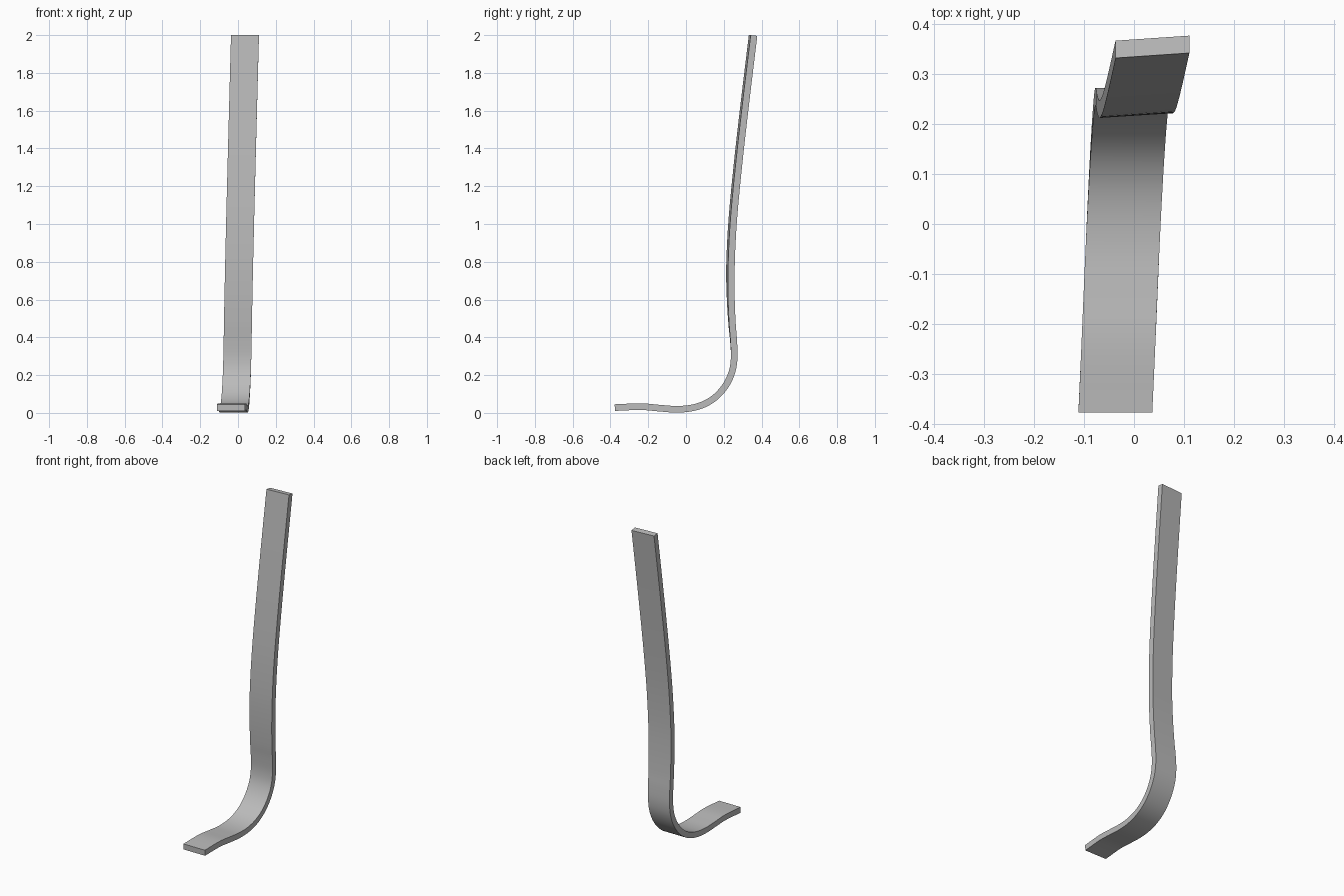
import bpy
import bmesh
import math
from mathutils import Vector

cube = bpy.data.objects.get("Cube")
if cube:
    bpy.data.objects.remove(cube, do_unlink=True)

WIDTH, THICK, STEPS = 0.148, 0.035, 5

# Side profile of the strap's centre line (y, z), from toe to top
PROFILE = [(-.377, .028), (-.24, .033), (-.14, .025), (-.05, .019), (.03, .026),
           (.1, .048), (.16, .087), (.21, .145), (.243, .215), (.255, .29),
           (.252, .38), (.244, .47), (.237, .6), (.235, .75), (.241, .92),
           (.254, 1.1), (.28, 1.36), (.313, 1.65), (.355, 1.998)]


def smooth_path(points):
    """Catmull-Rom curve through the points."""
    pts = [Vector(p) for p in points]
    pts = [2 * pts[0] - pts[1]] + pts + [2 * pts[-1] - pts[-2]]
    path = []
    for a, b, c, d in zip(pts, pts[1:], pts[2:], pts[3:]):
        for i in range(STEPS):
            t = i / STEPS
            path.append(0.5 * (2 * b + (c - a) * t + (2 * a - 5 * b + 4 * c - d) * t ** 2
                               + (3 * b - a - 3 * c + d) * t ** 3))
    return path + [pts[-2]]


def make_material(name, value):
    mat = bpy.data.materials.new(name)
    mat.use_nodes = True
    color = (value, value, value, 1)
    mat.diffuse_color = color
    mat.node_tree.nodes["Principled BSDF"].inputs["Base Color"].default_value = color
    return mat


# Sweep a flat rectangle along the path, leaning sideways and twisting slightly
path = smooth_path(PROFILE)
bm = bmesh.new()
rings = []
for i, p in enumerate(path):
    tangent = (path[min(i + 1, len(path) - 1)] - path[max(i - 1, 0)]).normalized()
    normal = Vector((0, -tangent.y, tangent.x))
    y, z = p
    centre = Vector((-.038 + .0445 * (y - path[0].x) + .0212 * z, y, z))
    twist = .068 * min(max((z - .3) / .45, 0), 1)
    across = Vector((1, twist, 0))
    rings.append([bm.verts.new(centre + across * (s * WIDTH / 2) + normal * (t * THICK / 2))
                  for s, t in ((-1, -1), (1, -1), (1, 1), (-1, 1))])
for a, b in zip(rings, rings[1:]):
    for k in range(4):
        j = (k + 1) % 4
        bm.faces.new((a[k], a[j], b[j], b[k]))
bm.faces.new(rings[0][::-1])
bm.faces.new(rings[-1])
bmesh.ops.recalc_face_normals(bm, faces=bm.faces)

mesh = bpy.data.meshes.new("bent_strap")
bm.to_mesh(mesh)
bm.free()
mesh.materials.append(make_material("plain grey", .5))
strap = bpy.data.objects.new("bent_strap", mesh)
bpy.context.collection.objects.link(strap)

# Smooth along the bend, crisp at the edges
bpy.ops.object.select_all(action='DESELECT')
strap.select_set(True)
bpy.context.view_layer.objects.active = strap
bpy.ops.object.shade_smooth_by_angle(angle=math.radians(40))
